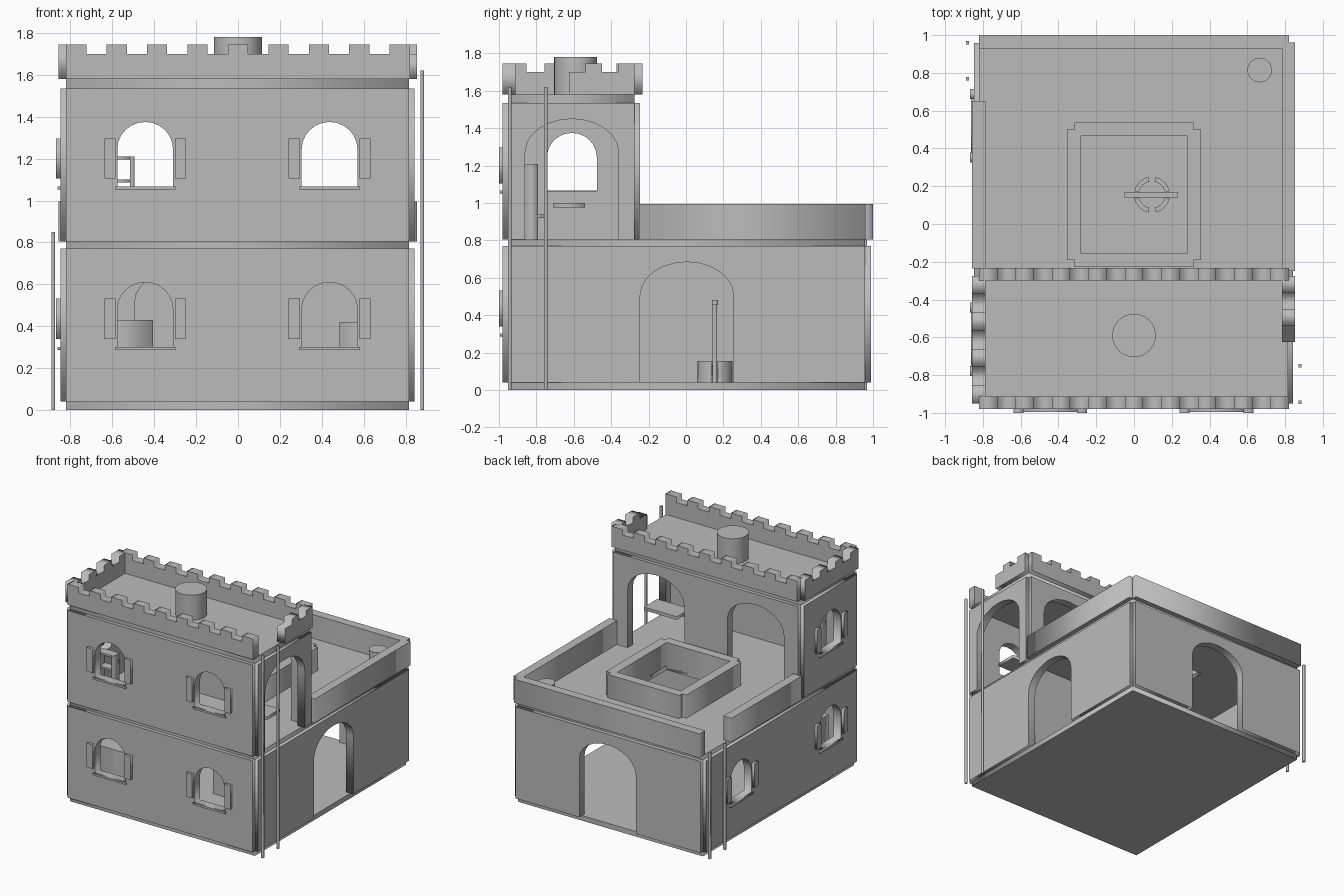
import bpy, math
from mathutils import Matrix

if "Cube" in bpy.data.objects:
    bpy.data.objects.remove(bpy.data.objects["Cube"])

stone = bpy.data.materials.new("stone grey")
stone.diffuse_color = (0.5, 0.5, 0.5, 1)
stone.use_nodes = True
stone.node_tree.nodes["Principled BSDF"].inputs["Base Color"].default_value = stone.diffuse_color


def finish(name, mesh):
    ob = bpy.data.objects.new(name, mesh)
    bpy.context.collection.objects.link(ob)
    mesh.materials.clear()
    mesh.materials.append(stone)
    return ob


def slab(name, loops, plane, lo, hi):
    """Fill outline + hole loops and extrude from lo to hi.
    plane 'x': loops are (y, z); 'y': loops are (x, z); 'z': loops are (x, y)."""
    cu = bpy.data.curves.new(name, 'CURVE')
    cu.dimensions, cu.fill_mode = '2D', 'BOTH'
    cu.extrude = (hi - lo) / 2
    for pts in loops:
        sp = cu.splines.new('POLY')
        sp.points.add(len(pts) - 1)
        for p, (a, b) in zip(sp.points, pts):
            p.co = (a, b, 0, 1)
        sp.use_cyclic_u = True
    tmp = bpy.data.objects.new(name + "_profile", cu)
    bpy.context.collection.objects.link(tmp)
    dg = bpy.context.evaluated_depsgraph_get()
    mesh = bpy.data.meshes.new_from_object(tmp.evaluated_get(dg))
    bpy.data.objects.remove(tmp)
    mid = (lo + hi) / 2
    mesh.transform({
        'x': Matrix(((0, 0, 1, mid), (1, 0, 0, 0), (0, 1, 0, 0), (0, 0, 0, 1))),
        'y': Matrix(((1, 0, 0, 0), (0, 0, -1, mid), (0, 1, 0, 0), (0, 0, 0, 1))),
        'z': Matrix.Translation((0, 0, mid))}[plane])
    return finish(name, mesh)


def rect(a0, a1, b0, b1):
    return [(a0, b0), (a1, b0), (a1, b1), (a0, b1)]


def box(name, x0, x1, y0, y1, z0, z1):
    return slab(name, [rect(x0, x1, y0, y1)], 'z', z0, z1)


def arch(c, half, z0, top, rise, n=12):
    pts = [(c - half, z0)]
    for i in range(n + 1):
        t = math.pi * (1 - i / n)
        pts.append((c + half * math.cos(t), top - rise + rise * math.sin(t)))
    return pts + [(c + half, z0)]


def wall(name, plane, lo, hi, a0, a1, z0, z1, doors=(), windows=()):
    """Wall panel; doors notch the bottom edge, windows are holes."""
    outline = [(a0, z0)]
    for c in doors:
        outline += arch(c, 0.25, z0, z0 + 0.645, 0.18)
    outline += [(a1, z0), (a1, z1), (a0, z1)]
    holes = [arch(c, 0.133, z0 + 0.26, z0 + 0.57, 0.13) for c in windows]
    slab(name, [outline] + holes, plane, lo, hi)
    # sills and shutters on the outside of front and left walls
    for c in windows:
        trim = [("sill", c - 0.145, c + 0.145, z0 + 0.247, z0 + 0.262, 0.014),
                ("shutter", c - 0.195, c - 0.142, z0 + 0.30, z0 + 0.492, 0.02),
                ("shutter", c + 0.142, c + 0.195, z0 + 0.30, z0 + 0.492, 0.02)]
        for part, b0, b1, h0, h1, d in trim:
            slab("window_" + part, [rect(b0, b1, h0, h1)], plane, lo - d, lo)


def battlement(name, plane, lo, hi, a0, a1, n, first=0):
    w = (a1 - a0) / n
    pts = [(a0, 1.58)]
    for i in range(n):
        z = 1.745 if i % 2 == first else 1.70
        pts += [(a0 + i * w, z), (a0 + (i + 1) * w, z)]
    slab(name, [pts + [(a1, 1.58)]], plane, lo, hi)


def cylinder(name, x, y, r, z0, z1, n=32):
    ob = slab(name, [[(x + r * math.cos(2 * math.pi * i / n), y + r * math.sin(2 * math.pi * i / n))
                      for i in range(n)]], 'z', z0, z1)
    bpy.context.view_layer.objects.active = ob
    ob.select_set(True)
    bpy.ops.object.shade_smooth_by_angle()
    ob.select_set(False)


# floors and roof
box("ground_slab", -0.82, 0.815, -0.95, 0.957, 0, 0.04)
slab("first_floor_slab", [rect(-0.82, 0.815, -0.95, 0.957), rect(-0.28, 0.28, -0.155, 0.465)], 'z', 0.77, 0.805)
box("roof_slab", -0.82, 0.815, -0.95, -0.275, 1.535, 1.58)

# ground floor walls
wall("lower_front_wall", 'y', -0.98, -0.915, -0.82, 0.815, 0.04, 0.77, (), (-0.443, 0.437))
wall("lower_back_wall", 'y', 0.925, 0.99, -0.82, 0.815, 0.04, 0.77, (0,))
wall("lower_left_wall", 'x', -0.848, -0.783, -0.95, 0.957, 0.04, 0.77, (), (-0.61, 0.52))
wall("lower_right_wall", 'x', 0.777, 0.842, -0.95, 0.957, 0.04, 0.77, (0.005,))
wall("lower_partition", 'y', -0.32, -0.255, -0.783, 0.777, 0.04, 0.77, (-0.245,))

# upper floor walls
wall("upper_front_wall", 'y', -0.98, -0.915, -0.82, 0.815, 0.805, 1.535, (), (-0.443, 0.437))
wall("upper_back_wall", 'y', -0.31, -0.245, -0.82, 0.815, 0.805, 1.535, (-0.443, 0.437))
wall("upper_left_wall", 'x', -0.848, -0.783, -0.95, -0.275, 0.805, 1.535, (), (-0.61,))
wall("upper_right_wall", 'x', 0.777, 0.842, -0.95, -0.275, 0.805, 1.535, (-0.61,))

# roof battlements, with a gap on the right for the ladder
battlement("front_battlement", 'y', -0.98, -0.912, -0.82, 0.82, 17)
battlement("back_battlement", 'y', -0.30, -0.232, -0.82, 0.82, 17)
battlement("left_battlement", 'x', -0.857, -0.787, -0.95, -0.275, 7)
battlement("right_battlement", 'x', 0.783, 0.853, -0.625, -0.275, 4, 1)
cylinder("roof_drum", 0, -0.59, 0.115, 1.58, 1.78)

# terrace parapets, with a gap on the left for the ladder
box("terrace_back_parapet", -0.82, 0.82, 0.93, 1.0, 0.805, 0.995)
box("terrace_left_parapet", -0.857, -0.785, -0.235, 0.65, 0.805, 0.995)
box("terrace_right_parapet", 0.783, 0.853, -0.25, 0.96, 0.805, 0.995)
cylinder("terrace_barrel", 0.665, 0.815, 0.065, 0.805, 0.94)

# light well walls around the terrace opening
for s in (-1, 1):
    box("light_well_side", *sorted((s * 0.28, s * 0.355)), -0.19, 0.50, 0.77, 0.99)
    box("light_well_end", -0.315, 0.315, *sorted((0.155 + s * 0.31, 0.155 + s * 0.383)), 0.77, 0.99)

# ladder poles
for y in (-0.943, -0.75):
    box("tall_ladder_pole", 0.87, 0.887, y - 0.009, y + 0.009, 0, 1.62)
for y in (0.768, 0.96):
    box("short_ladder_pole", -0.89, -0.873, y - 0.009, y + 0.009, 0, 0.85)

# water well: four curved wall pieces, posts and crossbar
wx, wy = 0.095, 0.155
for q in range(4):
    t0, n = q * math.pi / 2 + 0.2, 8
    ang = [t0 + i * (math.pi / 2 - 0.4) / n for i in range(n + 1)]
    ring = [(wx + 0.095 * math.cos(t), wy + 0.095 * math.sin(t)) for t in ang]
    ring += [(wx + 0.07 * math.cos(t), wy + 0.07 * math.sin(t)) for t in reversed(ang)]
    slab("well_wall", [ring], 'z', 0.04, 0.155)
for s in (-1, 1):
    box("well_post", wx + s * 0.083 - 0.012, wx + s * 0.083 + 0.012, wy - 0.012, wy + 0.012, 0.04, 0.456)
box("well_crossbar", -0.05, 0.232, 0.14, 0.17, 0.456, 0.482)

# furniture
box("left_cabinet", -0.70, -0.405, -0.80, -0.60, 0.04, 0.43)
box("right_cabinet", 0.485, 0.72, -0.80, -0.60, 0.04, 0.42)
box("upper_table_top", 0.46, 0.75, -0.71, -0.54, 0.975, 1.0)
for x in (-0.64, -0.515):
    box("chair_post", x, x + 0.02, -0.86, -0.79, 0.805, 1.21)
box("chair_seat", -0.64, -0.495, -0.86, -0.75, 0.92, 0.94)
box("chair_top_rail", -0.62, -0.515, -0.86, -0.79, 1.195, 1.21)
box("chair_lower_rail", -0.62, -0.515, -0.86, -0.79, 1.085, 1.10)
